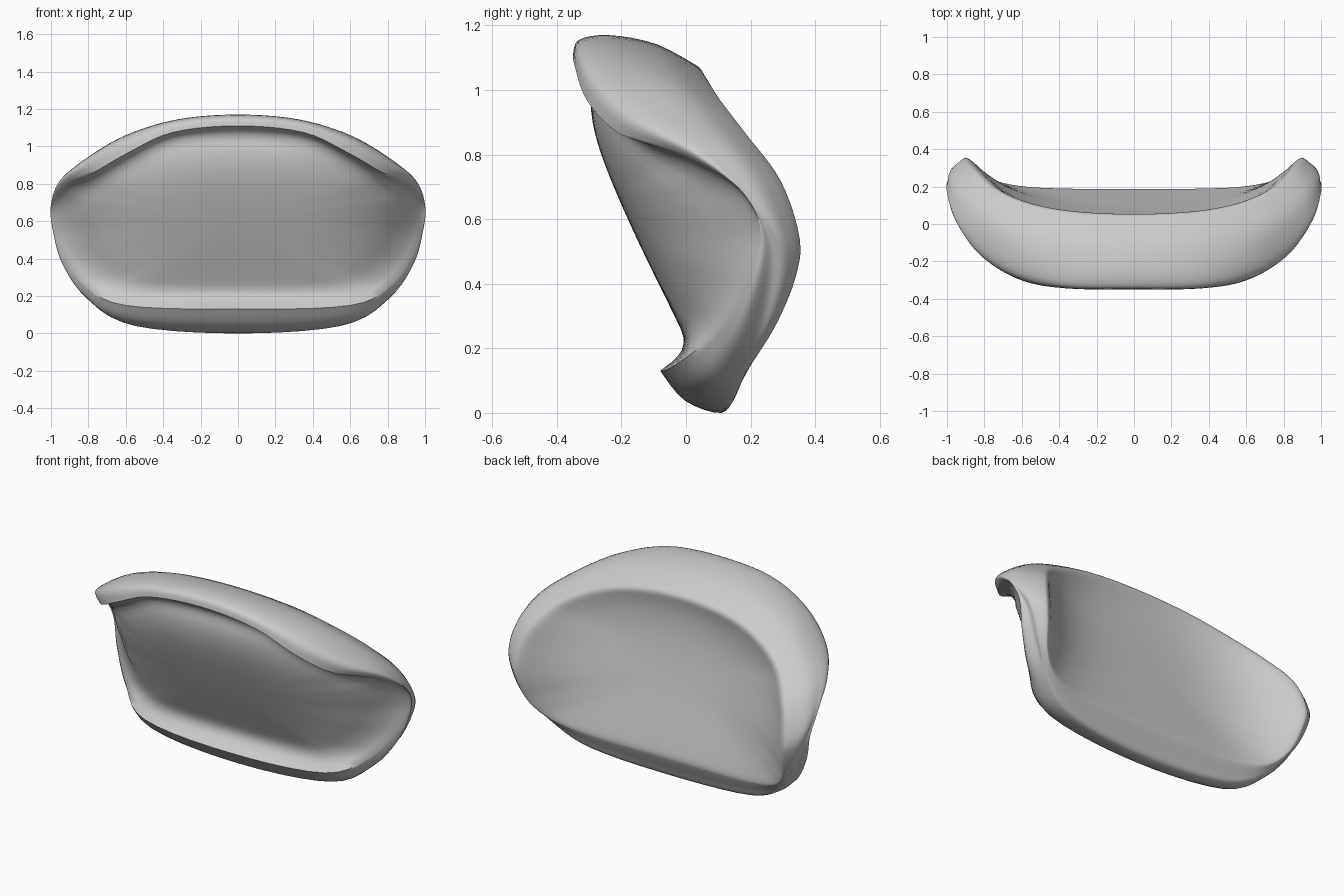
import bpy
import bmesh
from mathutils import Vector

if "Cube" in bpy.data.objects:
    bpy.data.objects.remove(bpy.data.objects["Cube"])

STEPS = 5
HUB = Vector((0, 0, 0.6))


def spline(a, b, c, d, t):
    """Smooth curve through b and c."""
    return 0.5 * (2 * b + (c - a) * t + (2 * a - 5 * b + 4 * c - d) * t * t
                  + (3 * b - a - 3 * c + d) * t ** 3)


def closed_ring(half):
    """Mirror a half outline (top to bottom) and smooth it into a closed loop."""
    pts = [Vector(p) for p in half]
    pts += [Vector((-p.x, p.y, p.z)) for p in reversed(pts[1:-1])]
    n = len(pts)
    return [spline(pts[i - 1], pts[i], pts[(i + 1) % n], pts[(i + 2) % n], s / STEPS)
            for i in range(n) for s in range(STEPS)]


def blend(ring_a, ring_b, factor, swell=0.0, forward=0.0):
    """Ring between two others, bulged outward, and forward toward the top."""
    result = []
    for a, b in zip(ring_a, ring_b):
        p = a.lerp(b, factor)
        gap = (a - b).length
        out = (p - HUB) * swell * gap
        push = forward * gap * (0.2 + max(0, p.z - HUB.z))
        result.append(p + Vector((out.x, -push, out.z)))
    return result


def smooth_band(rings, steps):
    """Extra rings along a smooth cross-section through the given rings."""
    padded = [rings[0]] + rings + [rings[-1]]
    band = []
    for k in range(len(rings) - 1):
        for s in range(steps):
            band.append([spline(*group, s / steps)
                         for group in zip(*padded[k:k + 4])])
    return band + [rings[-1]]


def fillet(a, b, c, steps=5):
    """Rings rounding the corner b between rings a and c."""
    return [blend(blend(a, b, k / steps), blend(b, c, k / steps), k / steps)
            for k in range(steps + 1)]


def panel_rings(edge, middle, slope, bulge, steps=14):
    """Tilted, forward bulging panel that sweeps back toward its edge."""
    def tilt(z):
        return middle - slope * (z - HUB.z)
    rings = []
    for k in range(1, steps):
        t = 1 - k / steps
        ring = []
        for p in edge:
            q = HUB.lerp(p, t)
            q.y = tilt(q.z) + (p.y - tilt(p.z)) * t ** 4 - bulge * (1 - t * t)
            ring.append(q)
        rings.append(ring)
    return rings, Vector((0, middle - bulge, HUB.z))


# Half outlines from top centre to bottom centre
front_lip = closed_ring([
    (0, -.35, 1.11), (.35, -.345, 1.075), (.59, -.305, .965), (.77, -.2, .862),
    (.92, -.01, .8), (.99, .17, .69), (.98, .22, .57), (.94, .19, .43),
    (.82, .1, .26), (.6, -.03, .15), (0, -.08, .13)])
outer_crest = closed_ring([
    (0, -.24, 1.17), (.32, -.23, 1.145), (.6, -.16, 1.06), (.82, -.04, .93),
    (.95, .08, .81), (.998, .19, .67), (.968, .265, .52), (.89, .245, .33),
    (.765, .185, .16), (.53, .135, .037), (0, .11, 0)])
rear_lip = closed_ring([
    (0, .06, 1.06), (.32, .075, 1.035), (.56, .12, .965), (.74, .2, .86),
    (.85, .31, .71), (.89, .365, .53), (.875, .345, .41), (.835, .288, .28),
    (.73, .23, .19), (.5, .197, .15), (0, .19, .145)])
lens_edge = closed_ring([
    (0, -.275, 1.065), (.35, -.265, 1.04), (.57, -.22, .94), (.75, -.11, .84),
    (.89, .06, .75), (.95, .17, .67), (.92, .17, .56), (.84, .12, .42),
    (.7, .06, .29), (.5, .02, .22), (0, .01, .2)])

# Front panel with a rounded ledge running out to the lip
front_panel, front_centre = panel_rings(lens_edge, -0.155, 0.45, 0.025)
front_ledge = fillet(front_panel[1], lens_edge, blend(lens_edge, front_lip, 0.6))

# Outer band from front lip over the crest to the rear lip
outer_band = smooth_band([front_lip,
                          blend(front_lip, outer_crest, 0.5, 0.22, 0.4),
                          outer_crest,
                          blend(outer_crest, rear_lip, 0.5, 0.16),
                          rear_lip], 4)

# Shallow dished back panel with a rounded rear lip
back_panel, back_centre = panel_rings(rear_lip, 0.11, 0.21, 0.03)
rear_round = fillet(outer_band[-2], rear_lip, back_panel[0])

sections = (front_panel[:1:-1] + front_ledge + outer_band[:-2]
            + rear_round + back_panel[1:])

# Skin the rings and close both panels at their centres
bm = bmesh.new()
loops = [[bm.verts.new(p) for p in ring] for ring in sections]
count = len(loops[0])
for a, b in zip(loops, loops[1:]):
    for i in range(count):
        j = (i + 1) % count
        bm.faces.new((a[i], a[j], b[j], b[i]))
for loop, centre in ((loops[0], front_centre), (loops[-1], back_centre)):
    hub = bm.verts.new(centre)
    for i in range(count):
        bm.faces.new((hub, loop[i], loop[(i + 1) % count]))
bmesh.ops.recalc_face_normals(bm, faces=bm.faces)

mesh = bpy.data.meshes.new("curved_visor_shell")
bm.to_mesh(mesh)
bm.free()
shell = bpy.data.objects.new("curved_visor_shell", mesh)
bpy.context.collection.objects.link(shell)

# Plain grey material
grey = bpy.data.materials.new("plain_grey")
grey.use_nodes = True
colour = (0.6, 0.6, 0.6, 1)
grey.diffuse_color = colour
grey.node_tree.nodes["Principled BSDF"].inputs["Base Color"].default_value = colour
mesh.materials.append(grey)

bpy.ops.object.select_all(action="DESELECT")
shell.select_set(True)
bpy.context.view_layer.objects.active = shell
bpy.ops.object.shade_smooth_by_angle(angle=1.0)
